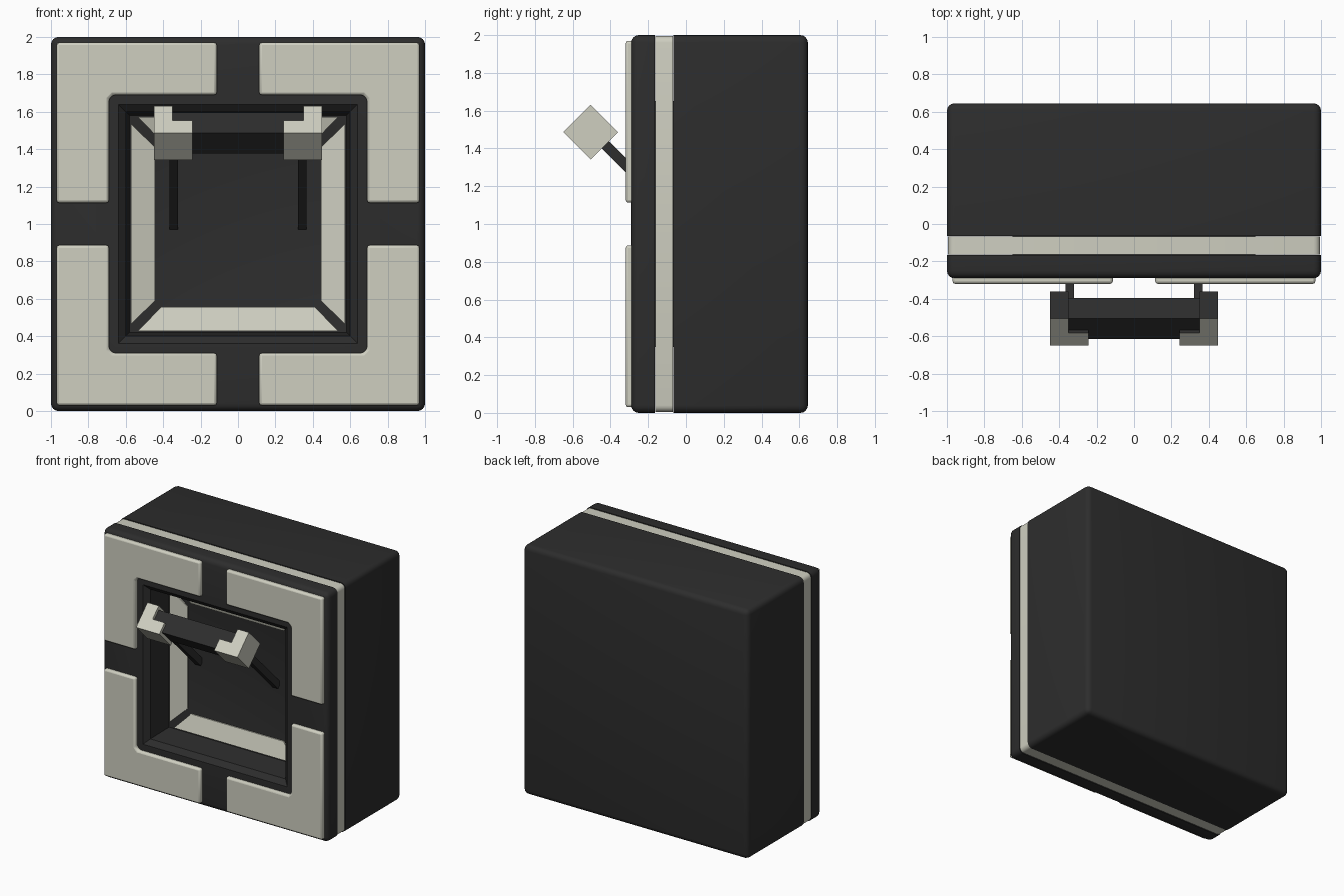
import bpy, bmesh, math
from mathutils import Matrix, Vector

if "Cube" in bpy.data.objects:
    bpy.data.objects.remove(bpy.data.objects["Cube"])


def material(name, col):
    m = bpy.data.materials.new(name)
    m.diffuse_color = (*col, 1)
    m.use_nodes = True
    m.node_tree.nodes["Principled BSDF"].inputs["Base Color"].default_value = m.diffuse_color
    return m


DARK = material("charcoal", (0.026, 0.026, 0.026))
LIGHT = material("warm_grey", (0.62, 0.62, 0.53))


def finish(name, bm, *mats, bevel=0, smooth=True):
    bmesh.ops.recalc_face_normals(bm, faces=bm.faces)
    me = bpy.data.meshes.new(name)
    bm.to_mesh(me)
    bm.free()
    for m in mats:
        me.materials.append(m)
    ob = bpy.data.objects.new(name, me)
    bpy.context.collection.objects.link(ob)
    if bevel:
        b = ob.modifiers.new("bevel", 'BEVEL')
        b.width, b.segments = bevel, 2
        b.limit_method = 'ANGLE'
    if smooth:
        bpy.ops.object.select_all(action='DESELECT')
        bpy.context.view_layer.objects.active = ob
        ob.select_set(True)
        bpy.ops.object.shade_smooth_by_angle(angle=math.radians(35))
    return ob


def square_rings(name, rings, mat, closed, round_off, end_y=None):
    """Join square outlines (half size, y); round the outer corners and the outline at end_y."""
    bm = bmesh.new()
    loops = [[bm.verts.new((sx * h, y, 1 + sz * h))
              for sx, sz in ((-1, -1), (1, -1), (1, 1), (-1, 1))] for h, y in rings]
    pairs = list(zip(loops, loops[1:]))
    if closed:
        pairs.append((loops[-1], loops[0]))
    else:
        bm.faces.new(loops[0])
        bm.faces.new(loops[-1])
    for a, b in pairs:
        for i in range(4):
            j = (i + 1) % 4
            bm.faces.new((a[i], a[j], b[j], b[i]))
    outer = rings[0][0] - 1e-4
    edges = []
    for e in bm.edges:
        a, b = (v.co for v in e.verts)
        if min(abs(a.x), abs(b.x)) < outer:
            continue
        at_end = end_y is not None and abs(a.y - end_y) + abs(b.y - end_y) < 1e-4
        if abs(a.y - b.y) > 1e-4 or at_end:
            edges.append(e)
    bmesh.ops.bevel(bm, geom=edges, offset=round_off, segments=4, profile=0.5, affect='EDGES')
    return finish(name, bm, mat)


def prism(name, pts, y0, y1, mat, bevel=0):
    """Extrude an x/z outline from y0 to y1."""
    bm = bmesh.new()
    f = bm.faces.new([bm.verts.new((x, y0, z)) for x, z in pts])
    r = bmesh.ops.extrude_face_region(bm, geom=[f])
    for v in r["geom"]:
        if isinstance(v, bmesh.types.BMVert):
            v.co.y = y1
    return finish(name, bm, mat, bevel=bevel)


# Rear housing with sloped recess, light band, and front frame with opening
square_rings("rear_housing", [(1, 0.645), (1, -0.065), (0.6, -0.045), (0.44, 0.0)],
             DARK, False, 0.04, 0.645)
square_rings("band", [(0.995, -0.162), (0.995, -0.068), (0.66, -0.068), (0.66, -0.162)],
             LIGHT, True, 0.035)
square_rings("front_frame", [(1, -0.165), (1, -0.29), (0.64, -0.29), (0.6, -0.255),
                             (0.58, -0.045), (0.65, -0.045), (0.65, -0.165)],
             DARK, True, 0.04, -0.29)

# Four L-shaped corner plates
L = [(0.113, 0.97), (0.97, 0.97), (0.97, 0.113), (0.69, 0.113),
     (0.69, 0.668), (0.668, 0.69), (0.113, 0.69)]
for sx in (-1, 1):
    for sz in (-1, 1):
        prism("corner_plate", [(sx * x, 1 + sz * z) for x, z in L], -0.27, -0.32, LIGHT, 0.014)

# Four mitred panels on the sloped recess
for k in range(4):
    rot = Matrix.Rotation(k * math.pi / 2, 4, 'Y')
    bm = bmesh.new()
    quad = [(-0.535, -0.05, -0.572), (0.535, -0.05, -0.572),
            (0.41, -0.01, -0.443), (-0.41, -0.01, -0.443)]
    up = Vector((0, 0, 1))
    front = [bm.verts.new(rot @ Vector(p) + up) for p in quad]
    back = [bm.verts.new(rot @ Vector((p[0], p[1] + 0.02, p[2])) + up) for p in quad]
    bm.faces.new(front)
    bm.faces.new(back)
    for i in range(4):
        j = (i + 1) % 4
        bm.faces.new((front[i], front[j], back[j], back[i]))
    finish("recess_panel", bm, LIGHT, smooth=False)

# Handle pieces: boxes in a frame tilted 45 degrees about x
TILT = Matrix.Translation((0, -0.505, 1.486)) @ Matrix.Rotation(math.radians(45), 4, 'X')


def tilted_box(name, lo, hi, *mats):
    bm = bmesh.new()
    bmesh.ops.create_cube(bm, size=1)
    for v in bm.verts:
        v.co = TILT @ Vector([(a + b) / 2 + c * (b - a) for a, b, c in zip(lo, hi, v.co)])
    bm.normal_update()
    if len(mats) > 1:  # faces turned to the back take the second colour
        for f in bm.faces:
            f.material_index = int(f.normal.y > 0.3)
    return finish(name, bm, *mats, smooth=False)


# In the tilted frame -y points front-down and +z points front-up
H = 0.1025
tilted_box("handle_bar", (-0.37, -0.078, -0.078), (0.37, 0.078, 0.078), DARK)
for s in (-1, 1):
    def span(a, b):
        return (a, b) if s > 0 else (-b, -a)
    x0, x1 = span(0.35, 0.45)
    tilted_box("handle_end", (x0, -H, -H), (x1, H, H), LIGHT, DARK)
    x0, x1 = span(0.243, 0.35)
    tilted_box("handle_tab", (x0, -H, -H), (x1, -H + 0.095, H), LIGHT, DARK)
    # Arm running back and down into the recess
    x0, x1 = span(0.32, 0.367)
    tilted_box("handle_arm", (x0, -0.02, -0.71), (x1, 0.035, -0.05), DARK)
